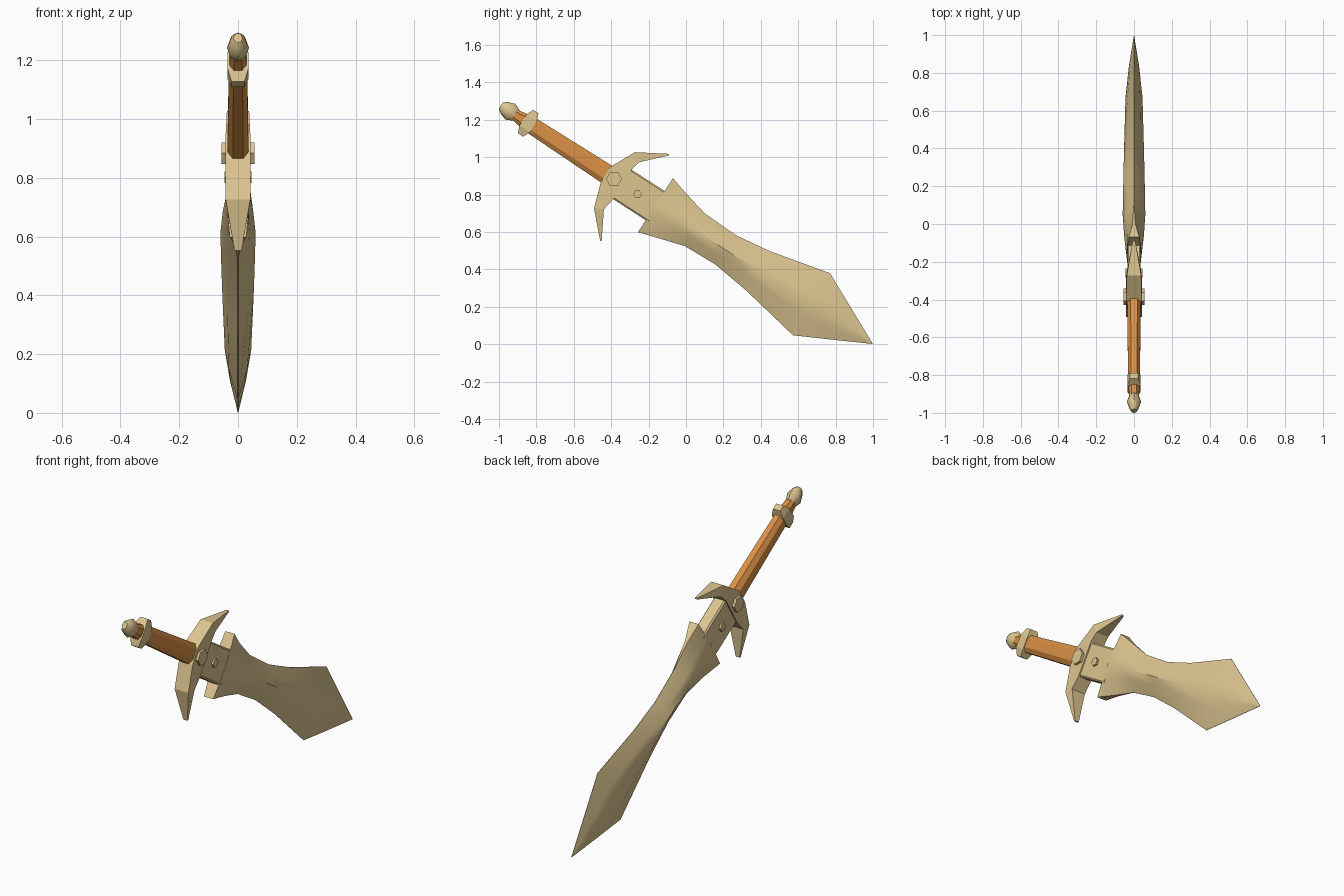
import bpy, bmesh, math

if "Cube" in bpy.data.objects:
    bpy.data.objects.remove(bpy.data.objects["Cube"])

O, D, N = (-0.385, 0.884), (0.839, -0.544), (0.544, 0.839)   # sword axis frame in the y-z plane


def world(x, u, v):
    return (x, O[0] + D[0] * u + N[0] * v, O[1] + D[1] * u + N[1] * v)


def material(name, rgb):
    m = bpy.data.materials.new(name)
    m.diffuse_color = (*rgb, 1)
    m.use_nodes = True
    m.node_tree.nodes["Principled BSDF"].inputs["Base Color"].default_value = m.diffuse_color
    return m


BONE = material("pale bone", (0.72, 0.56, 0.28))
LEATHER = material("orange leather", (0.70, 0.28, 0.06))


def loft(name, rings, mat, smooth=None):
    bm = bmesh.new()
    rows = [[bm.verts.new(p) for p in r] for r in rings]
    n = len(rows[0])
    for a, b in zip(rows, rows[1:]):
        for i in range(n):
            j = (i + 1) % n
            bm.faces.new((a[i], a[j], b[j], b[i]))
    bm.faces.new(rows[0])
    bm.faces.new(rows[-1])
    bmesh.ops.remove_doubles(bm, verts=bm.verts, dist=0.0002)
    bmesh.ops.recalc_face_normals(bm, faces=bm.faces)
    me = bpy.data.meshes.new(name)
    bm.to_mesh(me)
    bm.free()
    me.materials.append(mat)
    ob = bpy.data.objects.new(name, me)
    bpy.context.collection.objects.link(ob)
    if smooth:
        bpy.ops.object.select_all(action='DESELECT')
        ob.select_set(True)
        bpy.context.view_layer.objects.active = ob
        bpy.ops.object.shade_smooth_by_angle(angle=math.radians(smooth))
    return ob


def octagon(u, hx, hv):
    k = 0.5
    pts = [(hx, k * hv), (k * hx, hv), (-k * hx, hv), (-hx, k * hv),
           (-hx, -k * hv), (-k * hx, -hv), (k * hx, -hv), (hx, -k * hv)]
    return [world(x, u, v) for x, v in pts]


# Blade: upper edge, lower edge, ridge half thickness, edge half thickness
stations = [
    ((-0.07, 0.888), (-0.257, 0.599), 0.040, 0.028),
    ((0.00, 0.807), (-0.13, 0.562), 0.052, 0.008),
    ((0.10, 0.70), (-0.005, 0.524), 0.060, 0.001),
    ((0.267, 0.583), (0.155, 0.428), 0.057, 0.001),
    ((0.45, 0.497), (0.32, 0.289), 0.053, 0.001),
    ((0.77, 0.38), (0.572, 0.048), 0.045, 0.001),
    ((0.885, 0.19), (0.786, 0.024), 0.027, 0.001),
    ((0.998, 0.004), (0.996, 0.002), 0.001, 0.001),
]
rings = []
for up, lo, t, e in stations:
    half = [(f, e + (t - e) * g) for f, g in ((0, 0), (0.3, 0.68), (0.5, 1), (0.7, 0.68), (1, 0))]
    loop = half + [(f, -x) for f, x in reversed(half)]
    rings.append([(x, up[0] + (lo[0] - up[0]) * f, up[1] + (lo[1] - up[1]) * f) for f, x in loop])
loft("blade", rings, BONE, 40)

# Flat blade root between guard and blade
root = loft("blade_root", [[world(x, u, v) for x, v in
            ((0.035, 0.085), (0.028, 0.093), (-0.028, 0.093), (-0.035, 0.085),
             (-0.035, -0.085), (-0.028, -0.093), (0.028, -0.093), (0.035, -0.085))]
            for u in (-0.02, 0.28)], BONE)

# Crescent guard: outer edge, inner edge, half width
guard = [
    ((-0.09, 1.018), (-0.09, 1.010), 0.007),
    ((-0.273, 1.027), (-0.25, 0.973), 0.038),
    ((-0.406, 0.947), (-0.289, 0.936), 0.042),
    ((-0.455, 0.866), (-0.385, 0.781), 0.042),
    ((-0.492, 0.727), (-0.439, 0.722), 0.042),
    ((-0.459, 0.553), (-0.451, 0.553), 0.012),
]
loft("guard", [[(w, *a), (-w, *a), (-w, *b), (w, *b)] for a, b, w in guard], BONE)

# Hexagonal rivets through guard and blade root
for name, u, r, hx in (("large_rivet", 0.0, 0.043, 0.056), ("small_rivet", 0.15, 0.023, 0.046)):
    _, cy, cz = world(0, u, 0)
    loft(name, [[(x, cy + r * math.cos(i * math.pi / 3), cz + r * math.sin(i * math.pi / 3))
                 for i in range(6)] for x in (-hx, hx)], BONE)

# Tapered eight-sided grip
loft("grip", [octagon(-0.635, 0.026, 0.03), octagon(-0.54, 0.031, 0.045),
              octagon(-0.03, 0.036, 0.054)], LEATHER)

# Collar near the end of the grip
loft("collar", [[world(sx * hx, -0.547 + su * hu, v)
                 for sx, su in ((1, 1), (-1, 1), (-1, -1), (1, -1))]
                for v, hu, hx in ((-0.075, 0.017, 0.022), (-0.035, 0.033, 0.035),
                                  (0.035, 0.033, 0.035), (0.075, 0.017, 0.022))], BONE)

# Rounded pommel
loft("pommel", [[world(0.75 * r * math.cos(i * math.pi / 4), u, r * math.sin(i * math.pi / 4))
                 for i in range(8)]
                for u, r in ((-0.721, 0.020), (-0.70, 0.036), (-0.66, 0.050), (-0.622, 0.032))],
     BONE, 50)
